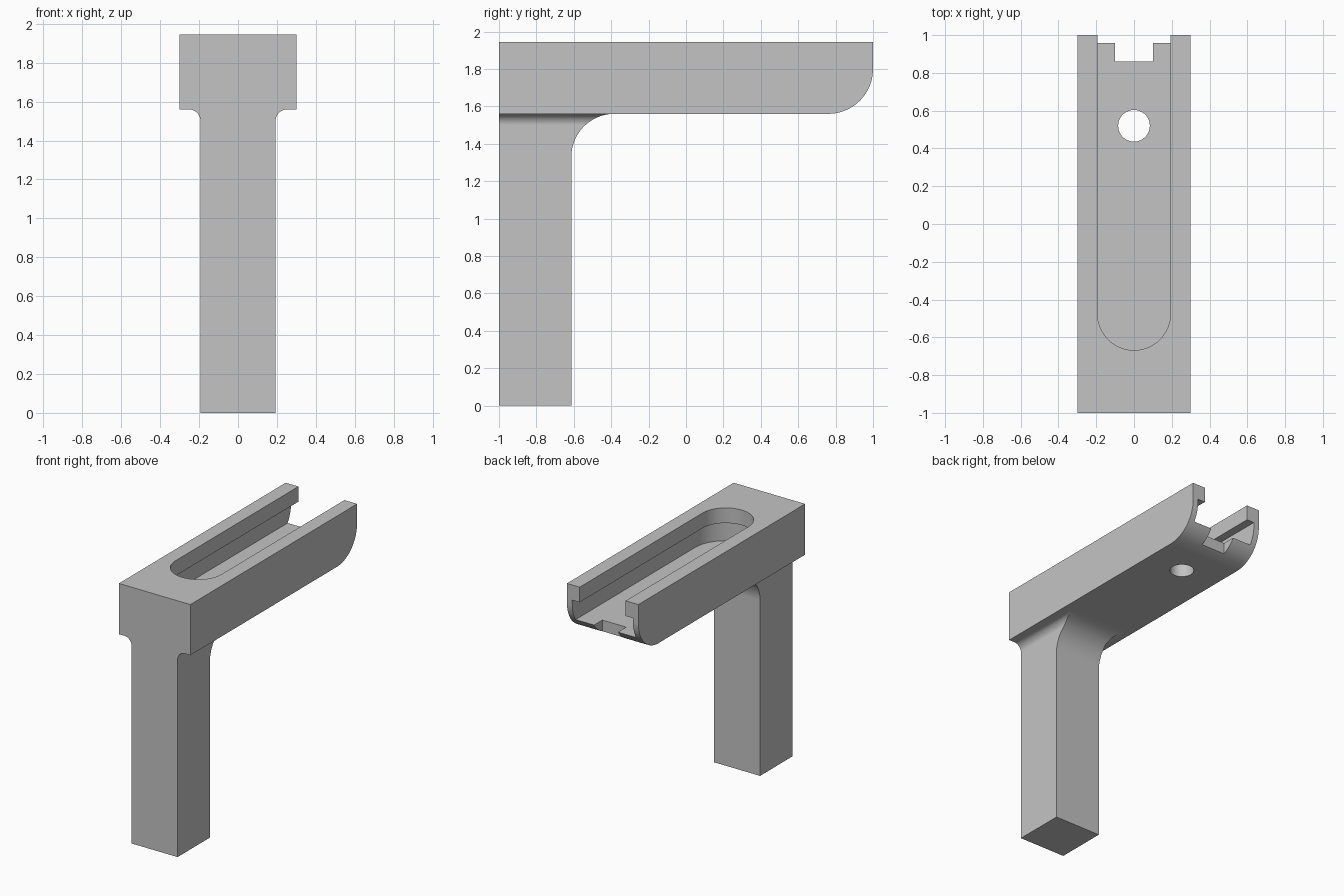
import bpy, bmesh, math
from mathutils import Vector

default = bpy.data.objects.get("Cube")
if default:
    bpy.data.objects.remove(default, do_unlink=True)

grey = bpy.data.materials.new("plain grey")
grey.use_nodes = True
colour = (0.55, 0.55, 0.55, 1)
grey.diffuse_color = colour
grey.node_tree.nodes["Principled BSDF"].inputs["Base Color"].default_value = colour

HALF = 0.3        # half width of the arm
POST = 0.193      # half width of the post and of the slot mouth
UNDER, TOP = 1.56, 1.945


def arc(cx, cy, r, start, end, steps=20):
    """Points along an arc, angles in degrees."""
    angles = [math.radians(start + (end - start) * i / steps) for i in range(steps + 1)]
    return [(cx + r * math.cos(a), cy + r * math.sin(a)) for a in angles]


def prism(name, outline, axis, low, high):
    """Extrude a 2D outline along the x, y or z axis."""
    place = {"x": lambda u, v: (low, u, v),
             "y": lambda u, v: (u, low, v),
             "z": lambda u, v: (u, v, low)}[axis]
    bm = bmesh.new()
    face = bm.faces.new([bm.verts.new(place(u, v)) for u, v in outline])
    extruded = bmesh.ops.extrude_face_region(bm, geom=[face])["geom"]
    shift = Vector([high - low if a == axis else 0 for a in "xyz"])
    bmesh.ops.translate(bm, vec=shift,
                        verts=[g for g in extruded if isinstance(g, bmesh.types.BMVert)])
    bmesh.ops.recalc_face_normals(bm, faces=bm.faces)
    mesh = bpy.data.meshes.new(name)
    bm.to_mesh(mesh)
    bm.free()
    mesh.materials.append(grey)
    obj = bpy.data.objects.new(name, mesh)
    bpy.context.collection.objects.link(obj)
    return obj


def combine(obj, tool, operation):
    """Apply a boolean and remove its helper."""
    tool.hide_render = True
    bpy.context.view_layer.objects.active = obj
    mod = obj.modifiers.new(operation, "BOOLEAN")
    mod.operation, mod.solver, mod.object = operation, "EXACT", tool
    bpy.ops.object.modifier_apply(modifier=mod.name)
    bpy.data.objects.remove(tool, do_unlink=True)


def smooth(obj):
    bpy.ops.object.select_all(action="DESELECT")
    obj.select_set(True)
    bpy.context.view_layer.objects.active = obj
    bpy.ops.object.shade_smooth_by_angle(angle=math.radians(30))
    obj.modifiers.new("flat faces", "WEIGHTED_NORMAL").keep_sharp = True


def slot(name, half, low, high):
    """Round-ended slot, open at the back."""
    outline = [(half, 1.2), (-half, 1.2)] + arc(0, -0.475, half, 180, 360, 32)
    return prism(name, outline, "z", low, high)


# Arm with a rounded lower back end
arm = prism("arm", [(-1, TOP), (-1, UNDER)] + arc(0.76, UNDER + 0.24, 0.24, -90, 0)
            + [(1, TOP)], "x", -HALF, HALF)

# Undercut slot, screw hole and end notch
combine(arm, slot("slot_undercut", POST + 0.062, 1.667, 1.83), "DIFFERENCE")
combine(arm, slot("slot_mouth", POST, 1.75, 2.1), "DIFFERENCE")
combine(arm, prism("hole", arc(0, 0.52, 0.084, 0, 350, 35), "z", 1.4, 1.75), "DIFFERENCE")
combine(arm, prism("notch", [(-0.1, 0.86), (0.1, 0.86), (0.1, 1.2), (-0.1, 1.2)],
                   "z", 1.4, 1.75), "DIFFERENCE")

# Post: side outline with a large fillet, trimmed by a front outline with small ones
BACK, BIG, SMALL = -0.613, 0.23, 0.06
post = prism("post", [(-1, UNDER), (-1, 0), (BACK, 0)]
             + arc(BACK + BIG, UNDER - BIG, BIG, 180, 90), "x", -HALF, HALF)
flare = [(POST, -0.1)] + arc(POST + SMALL, UNDER - SMALL, SMALL, 180, 90, 12) \
    + [(POST + SMALL, 1.7)]
front = flare + [(-x, z) for x, z in reversed(flare)]
combine(post, prism("post_trim", front, "y", -1.2, 0), "INTERSECT")

for part in (arm, post):
    smooth(part)
